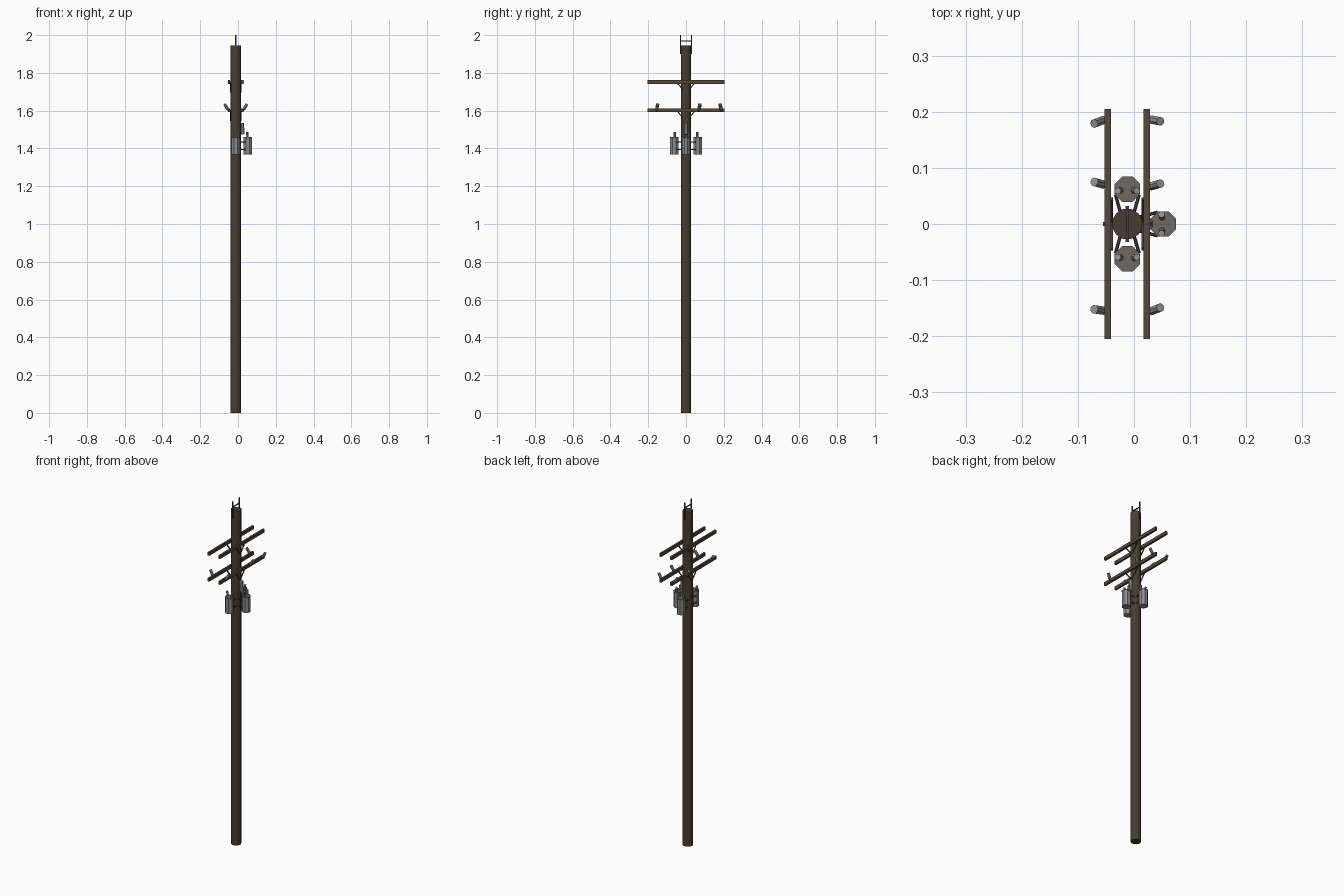
import bpy, bmesh, math
from mathutils import Vector, Matrix

if "Cube" in bpy.data.objects:
    bpy.data.objects.remove(bpy.data.objects["Cube"])

CX = -0.012  # pole axis


def mat(name, r, g, b):
    m = bpy.data.materials.new(name)
    m.diffuse_color = (r, g, b, 1)
    m.use_nodes = True
    m.node_tree.nodes["Principled BSDF"].inputs["Base Color"].default_value = m.diffuse_color
    return m


WOOD = mat("pole_wood", 0.065, 0.048, 0.030)
ARM = mat("crossarm_wood", 0.090, 0.065, 0.042)
CAN = mat("can_grey", 0.27, 0.27, 0.27)
LID = mat("lid_grey", 0.16, 0.14, 0.13)
IRON = mat("dark_iron", 0.055, 0.055, 0.055)
CERAMIC = mat("insulator_grey", 0.30, 0.30, 0.30)


def finish(bm, name, m, m2=None):
    me = bpy.data.meshes.new(name)
    bm.to_mesh(me)
    bm.free()
    me.materials.append(m)
    if m2:  # second colour on upward faces
        me.materials.append(m2)
        for p in me.polygons:
            p.material_index = 1 if p.normal.z > 0.9 else 0
    ob = bpy.data.objects.new(name, me)
    bpy.context.collection.objects.link(ob)
    return ob


def rod(name, a, b, r, m, sides=8, m2=None, r2=None):
    a, b = Vector(a), Vector(b)
    d = b - a
    M = Matrix.Translation((a + b) / 2) @ d.to_track_quat('Z', 'Y').to_matrix().to_4x4()
    bm = bmesh.new()
    bmesh.ops.create_cone(bm, cap_ends=True, segments=sides, radius1=r,
                          radius2=r if r2 is None else r2, depth=d.length,
                          matrix=M @ Matrix.Rotation(math.pi / sides, 4, 'Z'))
    return finish(bm, name, m, m2)


def box(name, c, s, m, rot_x=0):
    bm = bmesh.new()
    bmesh.ops.create_cube(bm, size=1, matrix=Matrix.Translation(c)
                          @ Matrix.Rotation(rot_x, 4, 'X') @ Matrix.Diagonal((*s, 1)))
    return finish(bm, name, m)


# Pole
rod("pole", (CX, 0, 0), (CX, 0, 1.945), 0.0275, WOOD, 12)

# Pole-top bracket
for y in (-0.030, 0.030):
    box("top_upright", (CX, y, 1.95), (0.006, 0.005, 0.10), IRON)
box("top_bar", (CX, 0, 1.968), (0.005, 0.06, 0.005), IRON)

# Crossarms with V braces on both sides of the pole
for z in (1.752, 1.602):
    for s in (-1, 1):
        box("crossarm", (CX + s * 0.0348, 0, z), (0.0115, 0.41, 0.019), ARM)
        for t in (-1, 1):
            a, b = Vector((0, t * 0.045, z - 0.006)), Vector((0, t * 0.004, z - 0.055))
            d = b - a
            c = (a + b) / 2
            box("arm_brace", (CX + s * 0.0275, c.y, c.z), (0.004, d.length, 0.006),
                IRON, math.atan2(d.z, d.y))
    box("arm_bolt", (CX, 0, z), (0.086, 0.007, 0.007), IRON)

# Tilted insulators on the lower arms: (side, base y, tip y)
for s, y0, y1 in ((1, 0.187, 0.183), (1, 0.066, 0.072), (1, -0.157, -0.149),
                  (-1, 0.187, 0.179), (-1, 0.069, 0.075), (-1, -0.155, -0.152)):
    base = Vector((CX + s * 0.038, y0, 1.598))
    tip = Vector((CX + s * 0.059, y1, 1.635))
    mid = base.lerp(tip, 0.25)
    rod("insulator_pin", base, mid, 0.004, IRON, 6)
    rod("insulator", mid, tip, 0.008, CERAMIC, 8)

# Transformer cans around three sides of the pole
for ang, dist in ((0, 0.064), (90, 0.062), (-90, 0.062)):
    R = Matrix.Translation((CX, 0, 0)) @ Matrix.Rotation(math.radians(ang), 4, 'Z')
    P = lambda x, y, z: R @ Vector((x, y, z))
    rod("transformer_can", P(dist, 0, 1.367), P(dist, 0, 1.453), 0.0235, CAN, 8)
    rod("transformer_lid", P(dist, 0, 1.453), P(dist, 0, 1.460), 0.0245, LID, 8, LID)
    for t in (-1, 1):
        # bushings on the lid
        rod("bushing", P(dist - 0.002, t * 0.012, 1.457), P(dist - 0.003, t * 0.017, 1.486),
            0.006, CERAMIC, 8)
        # straps holding the can to the pole
        for z in (1.395, 1.435):
            rod("can_strap", P(0.020, t * 0.012, z), P(dist - 0.010, t * 0.021, z),
                0.003, IRON, 6)

# Fuse cutout above the side can
rod("fuse_cutout", (0.024, 0, 1.475), (0.022, 0, 1.535), 0.011, CERAMIC, 8)
box("fuse_bracket", (0.012, 0, 1.50), (0.02, 0.008, 0.008), IRON)
